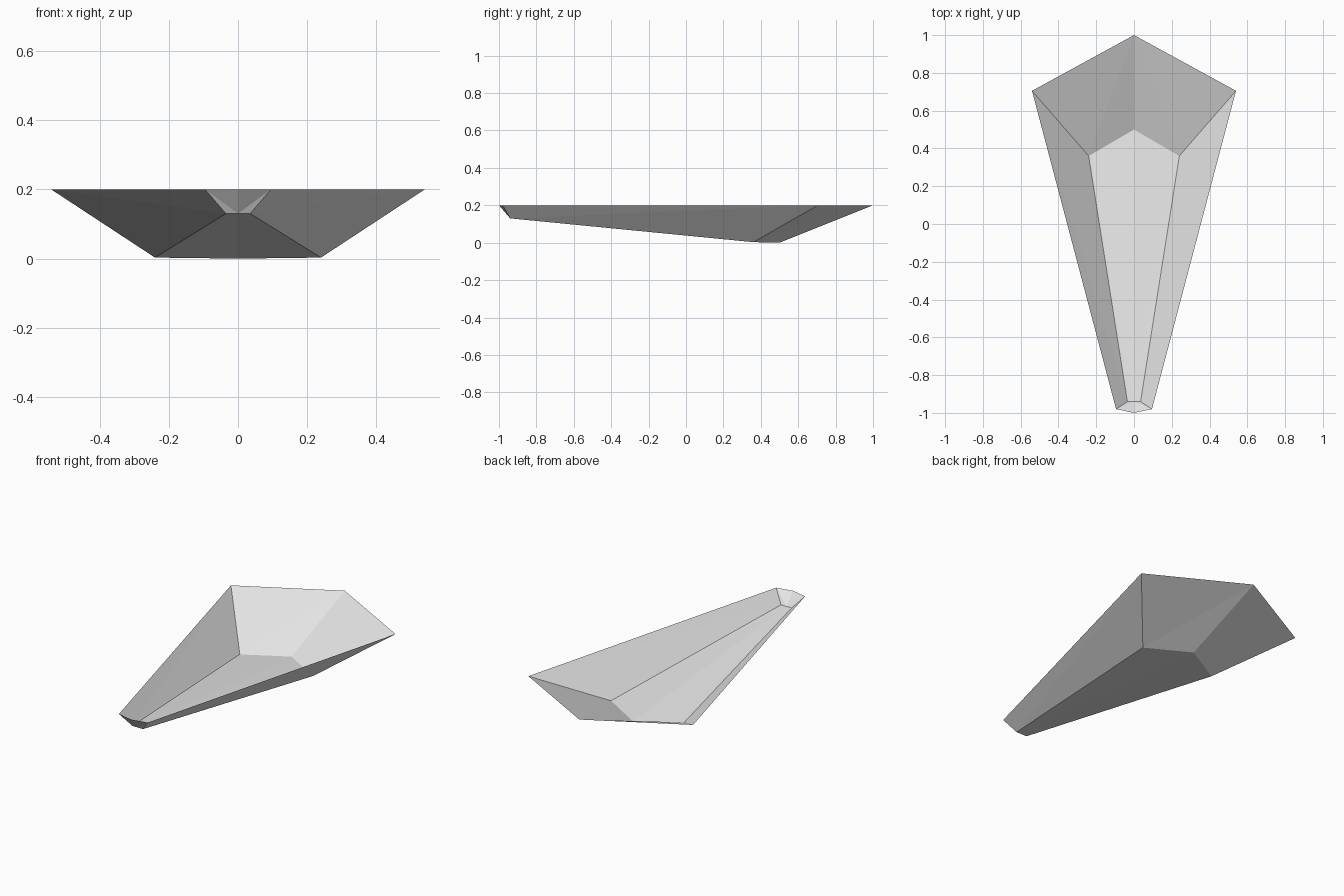
import bpy
import bmesh

cube = bpy.data.objects.get("Cube")
if cube:
    bpy.data.objects.remove(cube, do_unlink=True)

# Plain grey hull colour
grey = bpy.data.materials.new("light_grey")
grey.use_nodes = True
color = (0.8, 0.8, 0.8, 1)
grey.diffuse_color = color
grey.node_tree.nodes["Principled BSDF"].inputs["Base Color"].default_value = color

# Left half of the rim and of the floor outline, from stern to bow
rim = [(0, 1, 0.2), (0.54, 0.705, 0.2), (0.095, -0.98, 0.2), (0, -1, 0.2)]
floor = [(0, 0.5, 0), (0.24, 0.36, 0.003), (0.035, -0.94, 0.13), (0, -0.94, 0.13)]

bm = bmesh.new()
top = [bm.verts.new(p) for p in rim]
low = [bm.verts.new(p) for p in floor]

# Sloping walls, each split from its upper to its lower corner
for i in range(3):
    if i == 1:
        bm.faces.new((top[i], top[i + 1], low[i + 1]))
        bm.faces.new((top[i], low[i + 1], low[i]))
    else:
        bm.faces.new((top[i], top[i + 1], low[i + 1]))
        bm.faces.new((top[i], low[i + 1], low[i]))

# Floor, split along the line from the stern corner to the bow
bm.faces.new((low[0], low[1], low[3]))
bm.faces.new((low[1], low[2], low[3]))
bmesh.ops.recalc_face_normals(bm, faces=bm.faces[:])

# Outer side faces away from the hollow
bm.normal_update()
if bm.faces[-1].normal.z > 0:
    bmesh.ops.reverse_faces(bm, faces=bm.faces[:])

mesh = bpy.data.meshes.new("open_hull")
bm.to_mesh(mesh)
bm.free()
mesh.materials.append(grey)
hull = bpy.data.objects.new("open_hull", mesh)
bpy.context.collection.objects.link(hull)

# Right half
mirror = hull.modifiers.new("mirror", "MIRROR")
mirror.use_clip = True
mirror.merge_threshold = 0.0001
